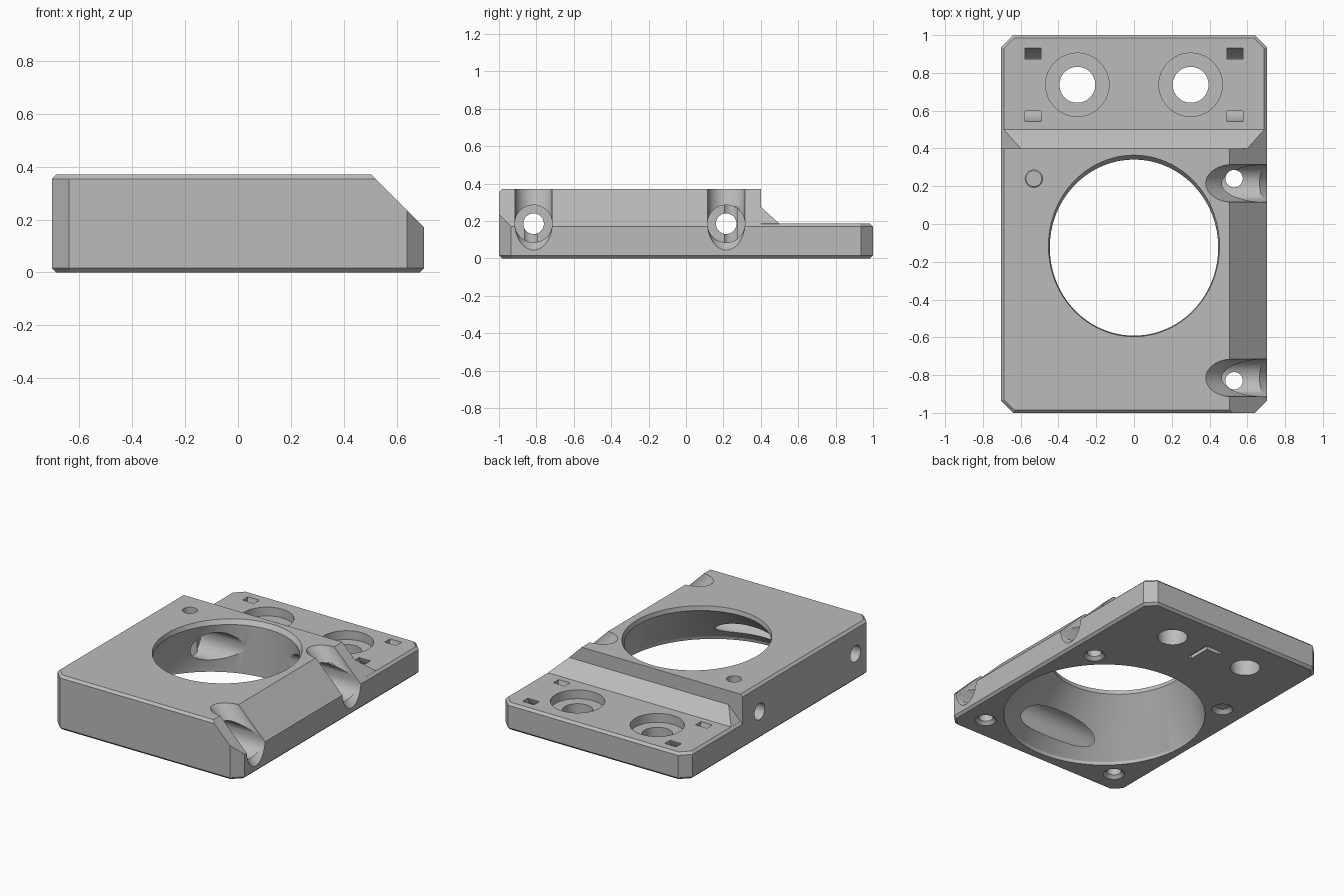
import bpy, bmesh, math
from mathutils import Vector, Matrix

if "Cube" in bpy.data.objects:
    bpy.data.objects.remove(bpy.data.objects["Cube"], do_unlink=True)

grey = bpy.data.materials.new("plain_grey")
grey.use_nodes = True
colour = (0.5, 0.5, 0.5, 1)
grey.diffuse_color = colour
grey.node_tree.nodes["Principled BSDF"].inputs["Base Color"].default_value = colour

HX, HY, PLATE, TOP, EDGE, CORNER = 0.705, 1.0, 0.185, 0.37, 0.016, 0.065


def finish(bm, name):
    bmesh.ops.recalc_face_normals(bm, faces=bm.faces)
    mesh = bpy.data.meshes.new(name)
    bm.to_mesh(mesh)
    bm.free()
    mesh.materials.append(grey)
    ob = bpy.data.objects.new(name, mesh)
    bpy.context.collection.objects.link(ob)
    return ob


def loft(rings):
    bm = bmesh.new()
    loops = [[bm.verts.new(p) for p in ring] for ring in rings]
    n = len(loops[0])
    for a, b in zip(loops, loops[1:]):
        for i in range(n):
            j = (i + 1) % n
            bm.faces.new((a[i], a[j], b[j], b[i]))
    bm.faces.new(loops[0][::-1])
    bm.faces.new(loops[-1])
    return bm


def octagon(z, inset):
    x, y, c = HX - inset, HY - inset, CORNER - 0.586 * inset
    return [(x, c - y, z), (x, y - c, z), (x - c, y, z), (c - x, y, z),
            (-x, y - c, z), (-x, c - y, z), (c - x, -y, z), (x - c, -y, z)]


def slab(height):
    return loft([octagon(0, EDGE), octagon(EDGE, 0),
                 octagon(height - EDGE, 0), octagon(height, EDGE)])


def ellipse(z, cy, rx, ry, n=96):
    return [(rx * math.cos(2 * math.pi * i / n),
             cy + ry * math.sin(2 * math.pi * i / n), z) for i in range(n)]


def trim(bm, point, normal):
    geom = bm.verts[:] + bm.edges[:] + bm.faces[:]
    cut = bmesh.ops.bisect_plane(bm, geom=geom, plane_co=point, plane_no=normal,
                                 clear_outer=True)["geom_cut"]
    edges = [e for e in cut if isinstance(e, bmesh.types.BMEdge)]
    bmesh.ops.edgeloop_fill(bm, edges=edges)


def rod(start, end, r1, r2=None, n=48):
    a, b = Vector(start), Vector(end)
    bm = bmesh.new()
    turn = (b - a).to_track_quat('Z', 'Y').to_matrix().to_4x4()
    bmesh.ops.create_cone(bm, cap_ends=True, segments=n, radius1=r1,
                          radius2=r1 if r2 is None else r2, depth=(b - a).length,
                          matrix=Matrix.Translation((a + b) / 2) @ turn)
    return bm


def box(center, size):
    bm = bmesh.new()
    bmesh.ops.create_cube(bm, size=1, matrix=Matrix.Translation(center)
                          @ Matrix.Diagonal((*size, 1)))
    return bm


def combine(target, bm, operation='DIFFERENCE'):
    tool = finish(bm, "cutter")
    tool.hide_render = True
    mod = target.modifiers.new("shape", 'BOOLEAN')
    mod.operation, mod.solver, mod.object = operation, 'EXACT', tool
    bpy.context.view_layer.objects.active = target
    bpy.ops.object.modifier_apply(modifier=mod.name)
    bpy.data.objects.remove(tool, do_unlink=True)


# Thick block with its sloping right side
block = slab(TOP)
trim(block, (0, 0.4, 0), (0, 1, 0))
trim(block, (HX, 0, 0.17), (1, 0, 1))
body = finish(block, "mounting_block")

# Thin rear plate and the sloping web joining it to the block
combine(body, slab(PLATE), 'UNION')
web = bmesh.new()
for s in (-1, 1):
    for p in ((0.6, 0.4, 0.275), (0.6, 0.37, 0.275), (0.69, 0.5, PLATE), (0.69, 0.4, PLATE),
              (0.69, 0.37, PLATE), (0.69, 0.5, 0.1), (0.69, 0.37, 0.1)):
        web.verts.new((s * p[0], p[1], p[2]))
bmesh.ops.convex_hull(web, input=web.verts)
combine(body, web, 'UNION')

# Leaning, tapered air duct with a slightly flared top
combine(body, loft([ellipse(-0.02, -0.295, 0.64, 0.64), ellipse(0.02, -0.29, 0.635, 0.635),
                    ellipse(0.34, -0.125, 0.446, 0.466), ellipse(0.39, -0.11, 0.458, 0.49)]))

# Cross bores, their screw holes, and grooves down the slope
for y in (-0.815, 0.215):
    z = 0.185
    combine(body, rod((-0.5, y, z), (0.9, y, z), 0.1))
    combine(body, rod((-0.9, y, z), (-0.4, y, z), 0.055))
    combine(body, rod((0.206, y, 0.685), (1.206, y, -0.315), 0.1))

# Upright screw holes, countersunk underneath
for x in (-0.53, 0.53):
    for y in (-0.83, 0.24):
        blind = x < 0 and y < 0
        combine(body, rod((x, y, -0.1), (x, y, 0.2 if blind else 0.5), 0.046, n=32))
        combine(body, rod((x, y, -0.01), (x, y, 0.025), 0.077, 0.042, n=32))

# Counterbored holes and curved tie channels in the plate
for s in (-1, 1):
    combine(body, rod((s * 0.3, 0.737, -0.1), (s * 0.3, 0.737, 0.3), 0.095))
    combine(body, rod((s * 0.3, 0.737, 0.125), (s * 0.3, 0.737, 0.3), 0.168))
    arc = [(-1, math.pi * (1 + i / 24)) for i in range(25)]
    outer = [(0.737 + 0.198 * math.cos(a), 0.22 + 0.198 * math.sin(a)) for _, a in arc]
    inner = [(0.737 + 0.142 * math.cos(a), 0.22 + 0.142 * math.sin(a)) for _, a in arc[::-1]]
    channel = loft([[(s * 0.535 + w, y, z) for y, z in outer + inner]
                    for w in (-0.043, 0.043)])
    combine(body, channel)

# Small angled notch underneath
combine(body, box((0.05, 0.7, 0), (0.03, 0.18, 0.05)))
combine(body, box((-0.012, 0.775, 0), (0.1, 0.03, 0.05)))

bpy.ops.object.select_all(action='DESELECT')
body.select_set(True)
bpy.context.view_layer.objects.active = body
bpy.ops.object.shade_smooth_by_angle(angle=math.radians(25))
